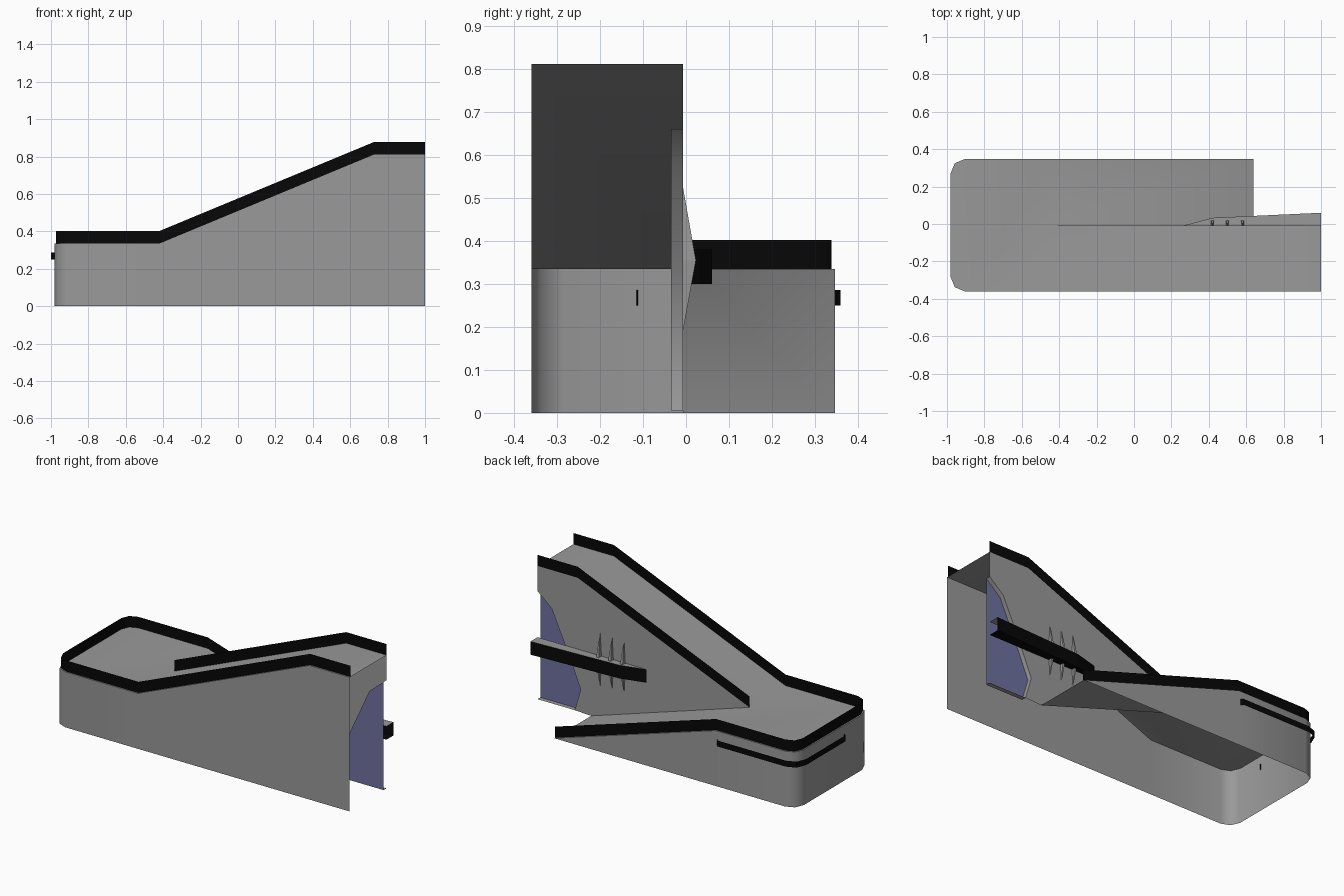
import bpy
from math import sin, cos, pi, radians

if "Cube" in bpy.data.objects:
    bpy.data.objects.remove(bpy.data.objects["Cube"])


def material(name, rgb):
    m = bpy.data.materials.new(name)
    m.diffuse_color = (*rgb, 1)
    m.use_nodes = True
    m.node_tree.nodes["Principled BSDF"].inputs["Base Color"].default_value = m.diffuse_color
    return m


GREY = material("dark_grey", (0.32, 0.32, 0.32))
BLACK = material("black_trim", (0.002, 0.002, 0.002))
BLUE = material("blue_panel", (0.155, 0.168, 0.35))


def mesh(name, verts, faces, mat=GREY, smooth=False):
    me = bpy.data.meshes.new(name)
    me.from_pydata(verts, [], faces)
    ob = bpy.data.objects.new(name, me)
    bpy.context.collection.objects.link(ob)
    me.materials.append(mat)
    if smooth:
        bpy.ops.object.select_all(action='DESELECT')
        bpy.context.view_layer.objects.active = ob
        ob.select_set(True)
        bpy.ops.object.shade_smooth_by_angle(angle=radians(50))
    return ob


def bridge(name, a, b, mat=GREY, smooth=False):
    """Ribbon of quads between two matching point rows."""
    n = len(a)
    faces = [(i, i + 1, n + i + 1, n + i) for i in range(n - 1)]
    return mesh(name, list(a) + list(b), faces, mat, smooth)


def raised(pts, dz):
    return [(x, y, z + dz) for x, y, z in pts]


MID = 0.335      # landing height
TOP = 0.812      # upper end height
CY = -0.007      # centre wall plane
KNEE = -0.42     # where the ramps leave the landing


def corner(cx, cy, r, a0, z):
    return [(cx + r * cos(a), cy + r * sin(a), z)
            for a in (a0 - i * pi / 4 for i in range(3))]


def edge_path(inset):
    """Deck edge: upper ramp, round the landing, down the rear ramp."""
    r = 0.075 - inset
    yf, yb = -0.36 + inset, 0.347 - inset
    return ([(1, yf, TOP), (0.73, yf, TOP), (KNEE, yf, MID)]
            + corner(-0.905, -0.285, r, -pi / 2, MID)
            + corner(-0.905, 0.272, r, pi, MID)
            + [(-0.44, yb, MID), (0.64, yb, 0)])


# outer wall and its rail
edge = edge_path(0)
bridge("outer_wall", [(x, y, 0) for x, y, z in edge], edge, smooth=True)
rail = edge_path(0.008)
bridge("outer_rail", rail, raised(rail, 0.067), BLACK, smooth=True)

# continuous deck: upper ramp, landing, rear ramp
centre = [(1, CY, TOP), (0.73, CY, TOP), (KNEE, CY, MID)]
n = len(edge)
mesh("deck", edge + centre + [(0.64, CY, 0)],
     [(0, 1, n + 1, n), (1, 2, n + 2, n + 1),
      [*range(2, n - 1), n + 2], (n + 2, n - 2, n - 1, n + 3)], smooth=True)

# centre wall with arched opening, rail on top
arch = [(0.75, 0.005), (0.71, 0.14), (0.79, 0.33), (0.905, 0.58), (1, 0.66)]
outline = [(KNEE, MID), (0.64, 0)] + arch + [(1, TOP), (0.73, TOP)]
mesh("centre_wall", [(x, CY, z) for x, z in outline], [range(len(outline))])
bridge("centre_rail", centre, raised(centre, 0.067), BLACK)

# recessed panel
hole = [(1, 0.005)] + arch
bridge("panel_reveal", [(x, CY, z) for x, z in hole],
       [(x, -0.035, z) for x, z in hole], smooth=True)
mesh("recessed_panel", [(x, -0.035, z) for x, z in hole], [range(len(hole))], BLUE)

# side ledge: black face and underside, grey top
Z0, Z1 = 0.30, 0.38
outer = [(0.27, CY), (0.42, 0.033), (1, 0.06)]
inner = [(0.42, CY), (1, CY)]


def row(pts, z):
    return [(x, y, z) for x, y in pts]


bridge("ledge_face", row(outer, Z0), row(outer, Z1), BLACK)
for name, z, mat in (("ledge_top", Z1, GREY), ("ledge_underside", Z0, BLACK)):
    mesh(name, row(outer + inner, z), [(0, 1, 3), (1, 2, 4, 3)], mat)

# three fins tapering to points above and below the ledge
for i in range(3):
    x = 0.42 + 0.08 * i
    v = [(x, CY, 0.19), (x, CY, 0.525)]
    v += [(x + dx, y, 0.355) for dx in (-0.01, 0.01) for y in (CY, 0.023)]
    mesh(f"fin_{i + 1}", v, [(0, 3, 2), (0, 5, 3), (0, 4, 5),
                             (1, 2, 3), (1, 3, 5), (1, 5, 4)])

# bumper strip round the rear corner
bump = ([(-0.975, -0.115, 0.25), (-1, -0.1, 0.25)]
        + corner(-0.92, 0.28, 0.08, pi, 0.25)
        + [(-0.465, 0.36, 0.25), (-0.45, 0.345, 0.25)])
bridge("bumper_strip", bump, raised(bump, 0.036), BLACK)
